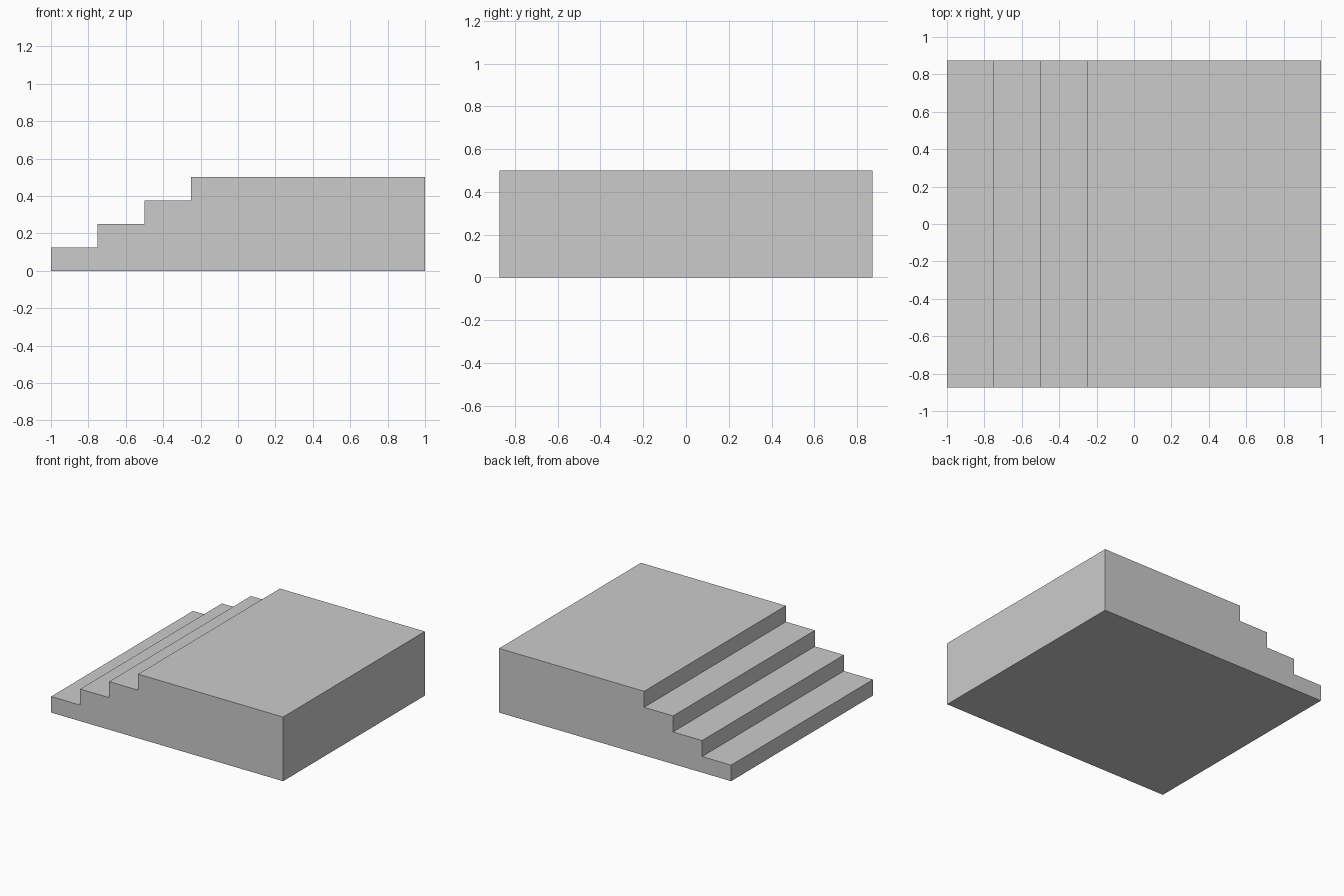
import bpy
import bmesh

if "Cube" in bpy.data.objects:
    bpy.data.objects.remove(bpy.data.objects["Cube"])

STEPS = 4
TREAD, RISE = 0.25, 0.125
X_MIN, X_MAX = -1.0, 1.0
HALF_WIDTH = 0.873

# Stepped side profile, walked up the stairs and closed along the base
profile = [(X_MIN, 0.0)]
for i in range(STEPS):
    x = X_MIN + i * TREAD
    x_next = X_MAX if i == STEPS - 1 else x + TREAD
    z = (i + 1) * RISE
    profile += [(x, z), (x_next, z)]
profile.append((X_MAX, 0.0))

# Extrude the profile across the full width
bm = bmesh.new()
side = bm.faces.new([bm.verts.new((x, -HALF_WIDTH, z)) for x, z in profile])
result = bmesh.ops.extrude_face_region(bm, geom=[side], use_keep_orig=True)
moved = [v for v in result["geom"] if isinstance(v, bmesh.types.BMVert)]
bmesh.ops.translate(bm, verts=moved, vec=(0, 2 * HALF_WIDTH, 0))
bmesh.ops.recalc_face_normals(bm, faces=bm.faces)

# Stepped platform object
mesh = bpy.data.meshes.new("stepped_platform")
bm.to_mesh(mesh)
bm.free()
platform = bpy.data.objects.new("stepped_platform", mesh)
bpy.context.collection.objects.link(platform)
